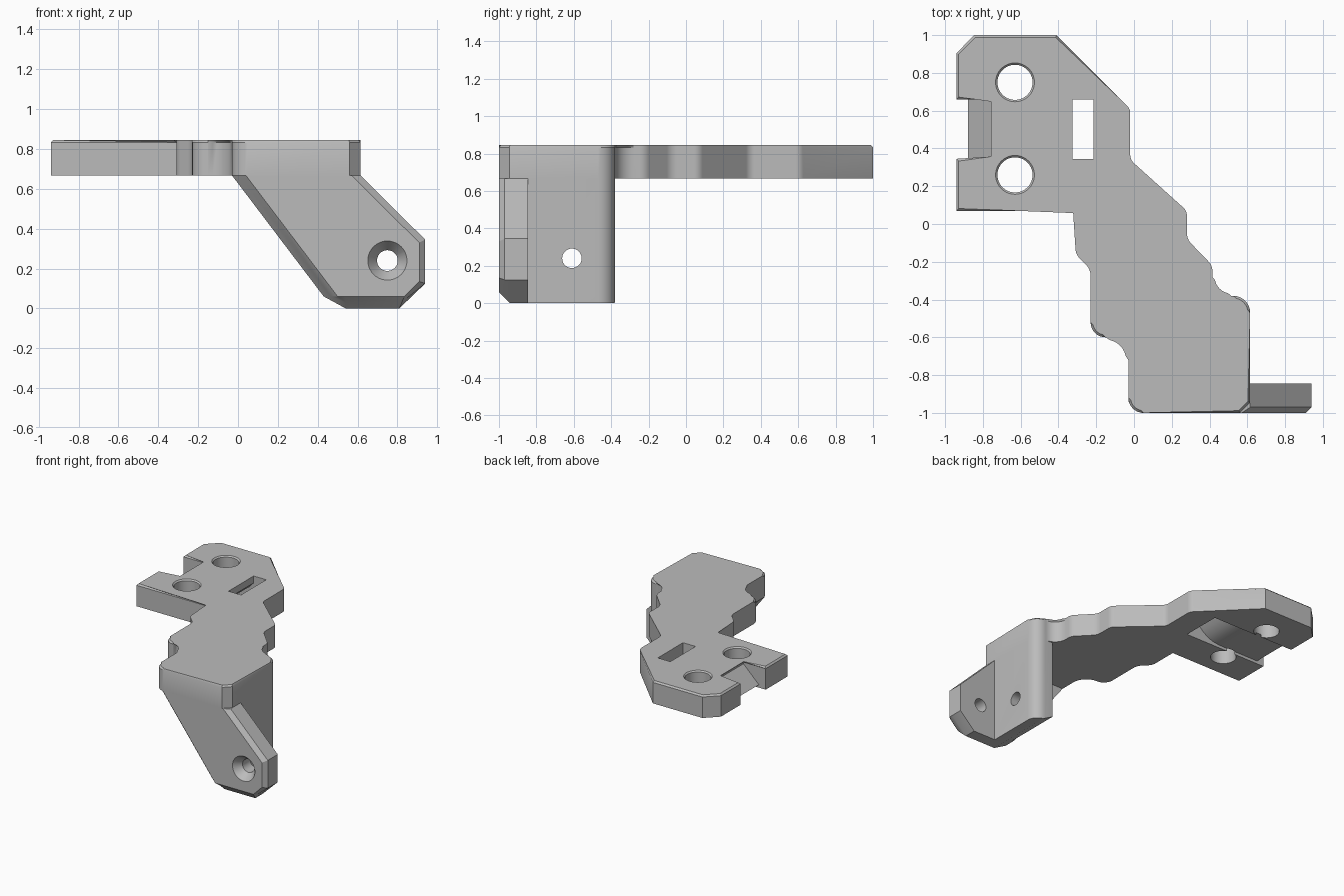
import bpy, bmesh, math
from mathutils import Vector

if "Cube" in bpy.data.objects:
    bpy.data.objects.remove(bpy.data.objects["Cube"], do_unlink=True)

grey = bpy.data.materials.new("bracket_grey")
grey.use_nodes = True
grey.diffuse_color = (0.5, 0.5, 0.5, 1)
grey.node_tree.nodes["Principled BSDF"].inputs["Base Color"].default_value = (0.5, 0.5, 0.5, 1)

TOP, UNDER = 0.845, 0.667


def rounded(corners, steps=8):
    """Outline from (x, y[, radius]) corners, with filleted corners."""
    out = []
    n = len(corners)
    for i, c in enumerate(corners):
        p = Vector(c[:2])
        if len(c) == 2:
            out.append(p)
            continue
        a = (Vector(corners[i - 1][:2]) - p).normalized()
        b = (Vector(corners[(i + 1) % n][:2]) - p).normalized()
        half = a.angle(b) / 2
        centre = p + (a + b).normalized() * (c[2] / math.sin(half))
        start = p + a * (c[2] / math.tan(half)) - centre
        end = p + b * (c[2] / math.tan(half)) - centre
        sweep = start.angle_signed(end)
        for k in range(steps + 1):
            t = -sweep * k / steps
            out.append(centre + Vector((start.x * math.cos(t) - start.y * math.sin(t),
                                        start.x * math.sin(t) + start.y * math.cos(t))))
    return out


def loft(name, loops, edit=None):
    """Closed solid through a list of matching point loops."""
    bm = bmesh.new()
    rings = [[bm.verts.new(p) for p in loop] for loop in loops]
    for r, s in zip(rings, rings[1:]):
        for i in range(len(r)):
            j = (i + 1) % len(r)
            bm.faces.new((r[i], r[j], s[j], s[i]))
    bm.faces.new(rings[0][::-1])
    bm.faces.new(rings[-1])
    if edit:
        edit(bm)
    bmesh.ops.recalc_face_normals(bm, faces=bm.faces)
    mesh = bpy.data.meshes.new(name)
    bm.to_mesh(mesh)
    bm.free()
    mesh.materials.append(grey)
    obj = bpy.data.objects.new(name, mesh)
    bpy.context.collection.objects.link(obj)
    return obj


def up(outline, z0, z1):
    return [[(p[0], p[1], z) for p in outline] for z in (z0, z1)]


def along_y(profile, y0, y1):
    return [[(p[0], y, p[1]) for p in profile] for y in (y0, y1)]


def bore(name, axis, centre, stations, sides=40):
    """Turned cutter: stations are (position on axis, radius)."""
    loops = []
    for pos, r in stations:
        loop = []
        for k in range(sides):
            t = math.tau * k / sides
            p = [centre[0] + r * math.cos(t), centre[1] + r * math.sin(t)]
            p.insert(axis, pos)
            loop.append(p)
        loops.append(loop)
    return loft(name, loops)


def finish(obj, cutters=()):
    bpy.ops.object.select_all(action='DESELECT')
    obj.select_set(True)
    bpy.context.view_layer.objects.active = obj
    for c in cutters:
        m = obj.modifiers.new("cut", 'BOOLEAN')
        m.operation, m.solver, m.object = 'DIFFERENCE', 'EXACT', c
        bpy.ops.object.modifier_apply(modifier=m.name)
    for c in cutters:
        bpy.data.objects.remove(c, do_unlink=True)
    bpy.ops.object.shade_smooth_by_angle(angle=math.radians(30))


# Top plate with stepped, rounded outline
plate_outline = rounded([
    (-0.03, -1, 0.08), (0.56, -1), (0.615, -0.945), (0.615, -0.38, 0.09),
    (0.415, -0.38, 0.1), (0.415, -0.22, 0.07), (0.28, -0.08, 0.08), (0.28, 0.07, 0.06),
    (-0.02, 0.34, 0.06), (-0.02, 0.61, 0.06), (-0.41, 1), (-0.845, 1), (-0.94, 0.905),
    (-0.94, 0.66), (-0.745, 0.66), (-0.745, 0.345), (-0.94, 0.345), (-0.94, 0.07),
    (-0.31, 0.07), (-0.31, -0.16, 0.08), (-0.23, -0.24, 0.08), (-0.23, -0.6, 0.08),
    (-0.03, -0.6, 0.12)])


def ease_top(bm):
    rim = [e for e in bm.edges if all(v.co.z > TOP - 0.001 for v in e.verts)]
    bmesh.ops.bevel(bm, geom=rim, offset=0.012, segments=1, affect='EDGES')


plate = loft("top_plate", up(plate_outline, UNDER, TOP), ease_top)
cuts = [bore("mount_hole_cutter", 2, (-0.63, y),
             [(0.6, 0.093), (TOP - 0.01, 0.093), (TOP + 0.01, 0.113)]) for y in (0.75, 0.26)]
slot = [(-0.325, 0.345), (-0.215, 0.345), (-0.215, 0.66), (-0.325, 0.66)]
cuts.append(loft("slot_cutter", up(slot, 0.6, 0.9)))
# Strap channel under the plate, curving up into the slot
channel = [(-0.8, 0.6), (-0.8, 0.69), (-0.52, 0.69), (-0.46, 0.698), (-0.41, 0.718),
           (-0.36, 0.752), (-0.325, 0.79), (-0.3, 0.82), (-0.3, 0.6)]
cuts.append(loft("channel_cutter", along_y(channel, 0.345, 0.66)))
finish(plate, cuts)

# Sloped ramp in the side notch
finish(loft("notch_ramp", along_y([(-0.88, 0.69), (-0.745, 0.69), (-0.745, 0.82)], 0.345, 0.66)))

# Front wall with chamfered front face, reaching out to the left
full = [(-0.03, UNDER), (0.43, 0.06), (0.54, 0), (0.81, 0), (0.94, 0.125), (0.94, 0.345), (0.615, UNDER)]
face = [(0.04, UNDER), (0.5, 0.06), (0.54, 0.06), (0.835, 0.06), (0.91, 0.135), (0.91, 0.33), (0.57, UNDER)]
mid = [f if i > 3 else ((f[0] + g[0]) / 2, (f[1] + g[1]) / 2)
       for i, (f, g) in enumerate(zip(full, face))]
layers = [(face, -1), (mid, -0.97), (full, -0.94), (full, -0.845)]
front = loft("front_wall", [[(x, y, z) for x, z in prof] for prof, y in layers])
finish(front, [bore("front_screw_cutter", 1, (0.75, 0.24),
                    [(-1.01, 0.106), (-0.94, 0.052), (-0.8, 0.052)])])


# Side wall with rounded back edge and chamfered inner foot
def chamfer_foot(bm):
    geom = bm.verts[:] + bm.edges[:] + bm.faces[:]
    bmesh.ops.bisect_plane(bm, geom=geom, plane_co=(0.54, 0, 0), plane_no=(-0.06, 0, -0.11),
                           clear_outer=True)
    bmesh.ops.holes_fill(bm, edges=[e for e in bm.edges if e.is_boundary], sides=0)


wall = rounded([(0.455, -0.85), (0.615, -0.85), (0.615, -0.38, 0.09), (0.455, -0.38)])
side = loft("side_wall", up(wall, 0, UNDER), chamfer_foot)
finish(side, [bore("side_screw_cutter", 0, (-0.61, 0.24),
                   [(0.445, 0.106), (0.515, 0.052), (0.65, 0.052)])])
